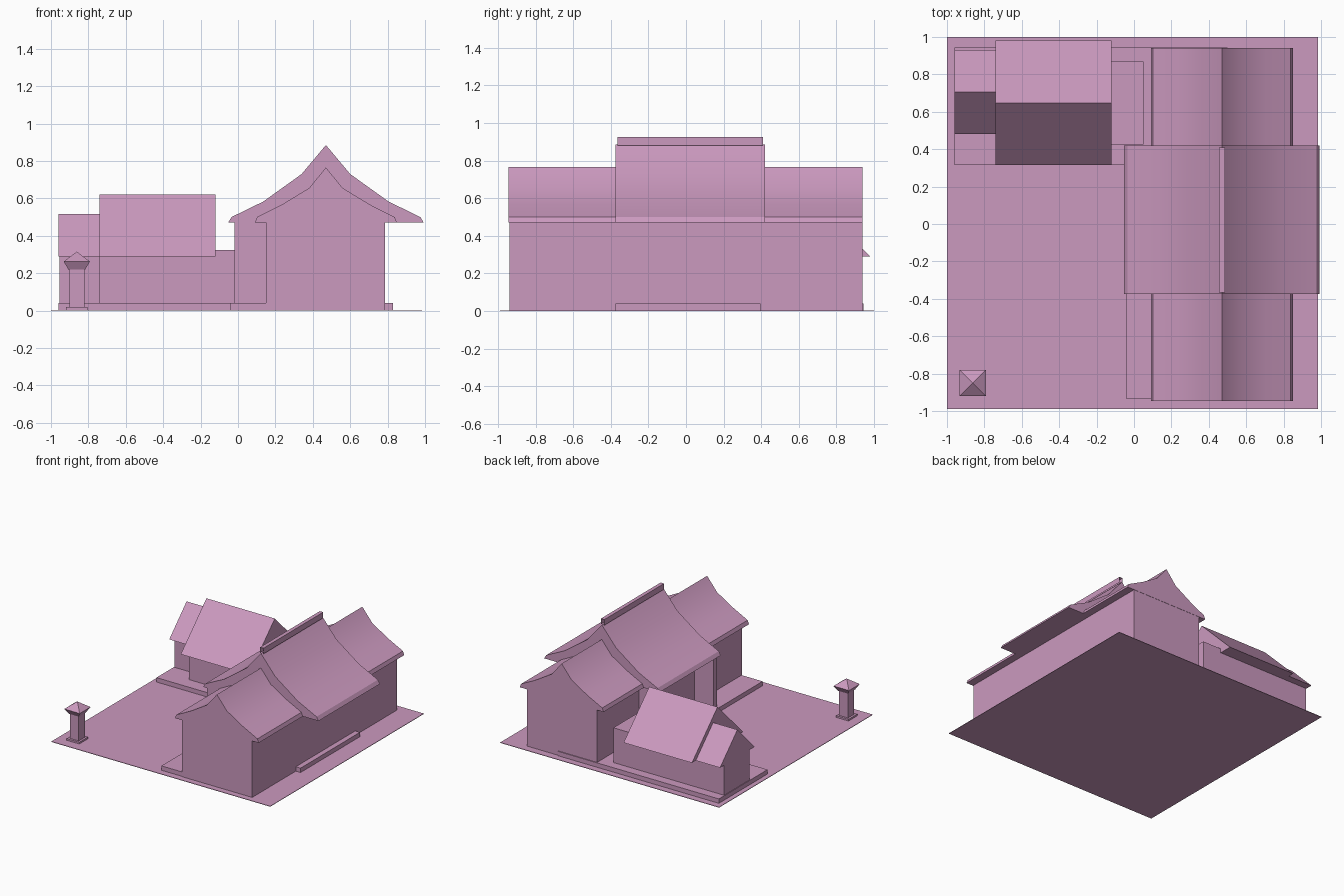
import bpy, bmesh, math

if "Cube" in bpy.data.objects:
    bpy.data.objects.remove(bpy.data.objects["Cube"])


def make(name, verts, faces, smooth=False):
    mesh = bpy.data.meshes.new(name)
    mesh.from_pydata(verts, [], faces)
    bm = bmesh.new()
    bm.from_mesh(mesh)
    bmesh.ops.recalc_face_normals(bm, faces=bm.faces)
    bm.to_mesh(mesh)
    bm.free()
    ob = bpy.data.objects.new(name, mesh)
    bpy.context.collection.objects.link(ob)
    mat = bpy.data.materials.get("mauve")
    if not mat:
        mat = bpy.data.materials.new("mauve")
        mat.diffuse_color = (0.60, 0.32, 0.52, 1)
        mat.use_nodes = True
        mat.node_tree.nodes["Principled BSDF"].inputs["Base Color"].default_value = mat.diffuse_color
    mesh.materials.append(mat)
    if smooth:
        bpy.ops.object.select_all(action='DESELECT')
        ob.select_set(True)
        bpy.context.view_layer.objects.active = ob
        bpy.ops.object.shade_smooth_by_angle(angle=math.radians(30))
    return ob


def prism(name, profile, axis, a, b, smooth=False):
    """Extrude a closed (u, z) profile along x or y from a to b."""
    n = len(profile)
    put = (lambda u, z, t: (t, u, z)) if axis == 'x' else (lambda u, z, t: (u, t, z))
    verts = [put(u, z, t) for t in (a, b) for u, z in profile]
    faces = [tuple(range(n)), tuple(range(2 * n - 1, n - 1, -1))]
    faces += [(i, (i + 1) % n, (i + 1) % n + n, i + n) for i in range(n)]
    return make(name, verts, faces, smooth)


def box(name, x0, x1, y0, y1, z0, z1):
    return prism(name, [(x0, z0), (x1, z0), (x1, z1), (x0, z1)], 'y', y0, y1)


def square_stack(name, cx, cy, rings):
    """Square column from (half width, z) rings."""
    verts = [(cx + r * sx, cy + r * sy, z) for r, z in rings
             for sx, sy in ((-1, -1), (1, -1), (1, 1), (-1, 1))]
    top = 4 * (len(rings) - 1)
    faces = [(3, 2, 1, 0), (top, top + 1, top + 2, top + 3)]
    for k in range(0, top, 4):
        faces += [(k + i, k + (i + 1) % 4, k + 4 + (i + 1) % 4, k + 4 + i) for i in range(4)]
    return make(name, verts, faces)


# Ground and raised platforms
box("ground", -1.0, 0.985, -0.99, 1.0, 0, 0.004)
box("hall_platform", -0.04, 0.5, -0.935, 0.4, 0, 0.04)
box("center_platform", -0.04, 0.83, -0.375, 0.395, 0, 0.04)
box("annex_platform", -0.96, 0.5, 0.315, 0.945, 0, 0.04)

# Main hall walls, with the entrance recessed between two side walls
box("hall_walls", 0.15, 0.787, -0.94, 0.938, 0, 0.47)
for name, y in (("front_porch_wall", -0.375), ("back_porch_wall", 0.345)):
    box(name, -0.02, 0.15, y, y + 0.05, 0.04, 0.47)

# Curved gable roofs: (offset from ridge, z) for one slope, mirrored
RIDGE_X = 0.47


def curved_roof(name, slope, y0, y1):
    right = [(RIDGE_X + d, z) for d, z in slope]
    left = [(RIDGE_X - d, z) for d, z in reversed(slope[1:])]
    prism(name, right + left, 'y', y0, y1, smooth=True)


curved_roof("wing_roof", [(0, 0.765), (0.09, 0.655), (0.235, 0.567),
                          (0.368, 0.5), (0.38, 0.47)], -0.945, 0.94)
curved_roof("center_roof", [(0, 0.885), (0.13, 0.73), (0.335, 0.583),
                            (0.505, 0.5), (0.523, 0.47)], -0.375, 0.42)

# Open-ended ridge cap
cap = [(0.455, 0.88), (0.455, 0.927), (0.486, 0.927), (0.486, 0.88)]
make("ridge_cap", [(x, y, z) for y in (-0.365, 0.41) for x, z in cap],
     [(i, i + 1, i + 5, i + 4) for i in range(3)])

# Annex: two bodies with straight gable roofs
box("annex_walls", -0.74, 0.05, 0.425, 0.87, 0.04, 0.325)
box("annex_end_walls", -0.955, -0.74, 0.54, 0.87, 0.04, 0.325)
prism("annex_roof", [(0.315, 0.29), (0.98, 0.29), (0.648, 0.622)], 'x', -0.74, -0.12)
prism("annex_end_roof", [(0.48, 0.29), (0.93, 0.29), (0.705, 0.516)], 'x', -0.96, -0.74)

# Stone lantern
square_stack("lantern_base", -0.862, -0.85, [(0.057, 0), (0.057, 0.018)])
square_stack("lantern_post", -0.862, -0.85, [(0.04, 0.018), (0.04, 0.22)])
square_stack("lantern_cap", -0.862, -0.85, [(0.045, 0.22), (0.07, 0.262), (0.0005, 0.315)])
